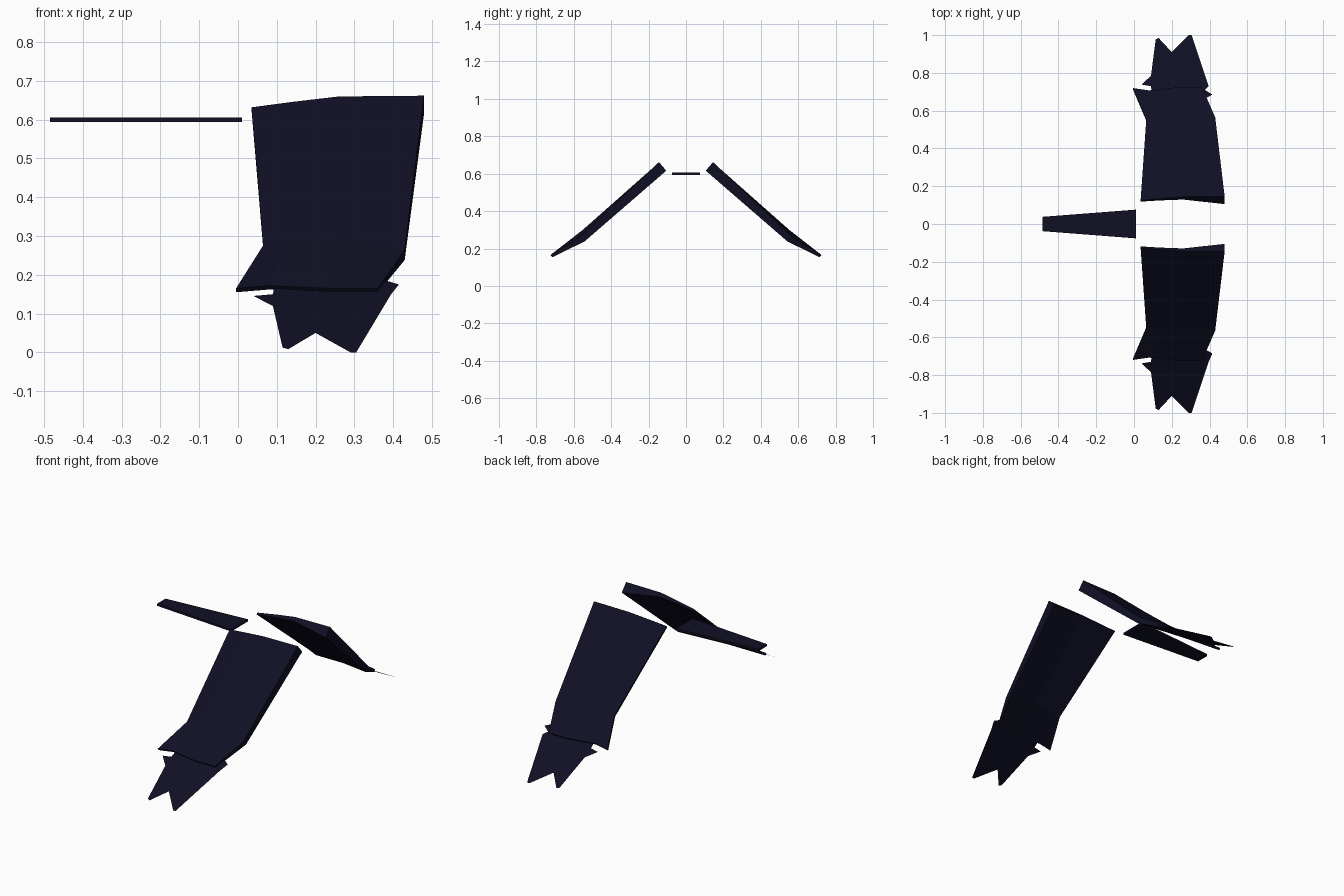
import bpy, bmesh

cube = bpy.data.objects.get("Cube")
if cube:
    bpy.data.objects.remove(cube, do_unlink=True)

navy = bpy.data.materials.new("midnight_navy")
navy.use_nodes = True
colour = (0.005, 0.005, 0.018, 1)
navy.diffuse_color = colour
navy.node_tree.nodes["Principled BSDF"].inputs["Base Color"].default_value = colour


def finish(name, bm):
    bmesh.ops.recalc_face_normals(bm, faces=bm.faces)
    mesh = bpy.data.meshes.new(name)
    bm.to_mesh(mesh)
    bm.free()
    mesh.materials.append(navy)
    obj = bpy.data.objects.new(name, mesh)
    bpy.context.collection.objects.link(obj)


def loft(name, stations, lean, side):
    """Join rows of (x, y, z, half thickness) into a closed slab."""
    bm = bmesh.new()
    rings = []
    for row in stations:
        top = [bm.verts.new((x, side * (y + h * lean), z + h)) for x, y, z, h in row]
        low = [bm.verts.new((x, side * (y - h * lean), z - h)) for x, y, z, h in row]
        rings.append(top + low[::-1])
    n = len(rings[0])
    for a, b in zip(rings, rings[1:]):
        for i in range(n):
            j = (i + 1) % n
            bm.faces.new((a[i], a[j], b[j], b[i]))
    # Quad strips close both ends
    for ring in (rings[0], rings[-1]):
        for i in range(n // 2 - 1):
            bm.faces.new((ring[i], ring[i + 1], ring[n - 2 - i], ring[n - 1 - i]))
    finish(name, bm)


# Wing rows: root, bend and outer edge
wing = [
    [(.035, .122, .628, .004), (.14, .13, .64, .006), (.26, .137, .651, .009), (.48, .125, .639, .023)],
    [(.065, .55, .272, .004), (.14, .543, .28, .01), (.26, .537, .283, .017), (.43, .553, .251, .013)],
    [(-.005, .715, .16, .005), (.08, .703, .167, .005), (.24, .72, .159, .006), (.36, .72, .159, .006)],
]

# Ragged feather tip outline, lying on a sloping plane
feathers = [
    (.1, .64), (.09, .73), (.04, .738), (.09, .785), (.115, .978), (.13, .985),
    (.2, .91), (.29, 1), (.305, 1), (.395, .73), (.375, .71), (.415, .685), (.37, .66),
]

for label, side in (("front", -1), ("back", 1)):
    loft(label + "_wing", wing, .85, side)
    bm = bmesh.new()
    face = bm.faces.new([bm.verts.new((x, side * y, .555 * (1 - y))) for x, y in feathers])
    bmesh.ops.triangulate(bm, faces=[face])
    finish(label + "_feather_tip", bm)

# Flat tapered tail
tail = [[(x, y, .6, .006) for x, y in ((-.485, w), (.01, 2 * w))] for w in (-.038, .038)]
loft("tail", tail, 0, 1)
